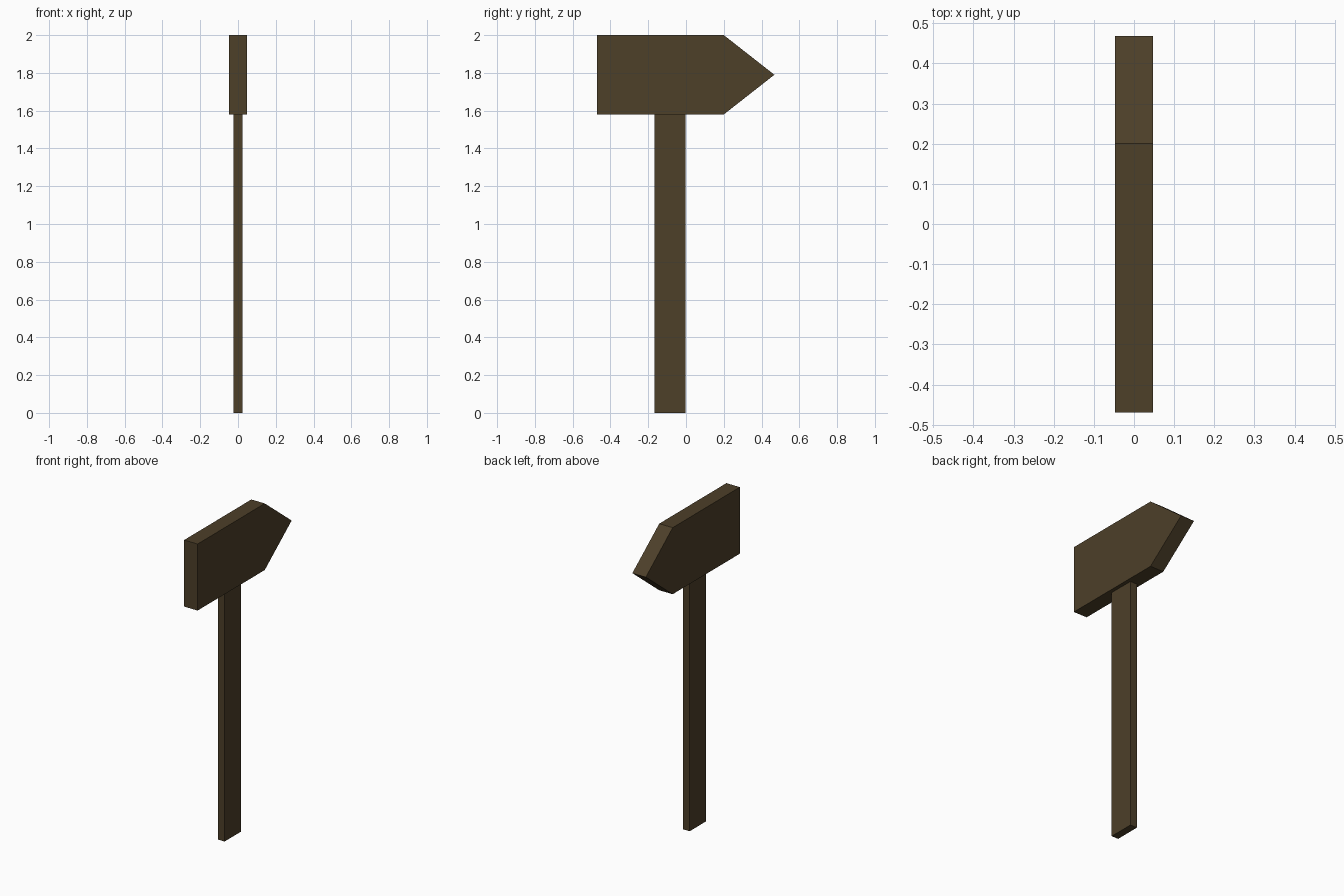
import bpy

if "Cube" in bpy.data.objects:
    bpy.data.objects.remove(bpy.data.objects["Cube"])

wood = bpy.data.materials.new("dark brown")
wood.diffuse_color = (0.074, 0.050, 0.022, 1)
wood.use_nodes = True
wood.node_tree.nodes["Principled BSDF"].inputs["Base Color"].default_value = wood.diffuse_color


def extrude_profile(name, profile, half_width):
    """Extrude a (y, z) outline symmetrically along x."""
    n = len(profile)
    verts = [(x, y, z) for x in (-half_width, half_width) for y, z in profile]
    faces = [tuple(reversed(range(n))), tuple(range(n, 2 * n))]
    faces += [(i, (i + 1) % n, n + (i + 1) % n, n + i) for i in range(n)]
    mesh = bpy.data.meshes.new(name)
    mesh.from_pydata(verts, [], faces)
    mesh.materials.append(wood)
    obj = bpy.data.objects.new(name, mesh)
    bpy.context.collection.objects.link(obj)
    return obj


# Hammer head: flat striking face at the front, wedge at the back
extrude_profile("hammer_head",
                [(-0.47, 1.58), (0.20, 1.58), (0.468, 1.79), (0.20, 2.0), (-0.47, 2.0)],
                0.047)

# Straight rectangular handle
extrude_profile("handle",
                [(-0.167, 0), (-0.003, 0), (-0.003, 1.58), (-0.167, 1.58)],
                0.0235)
